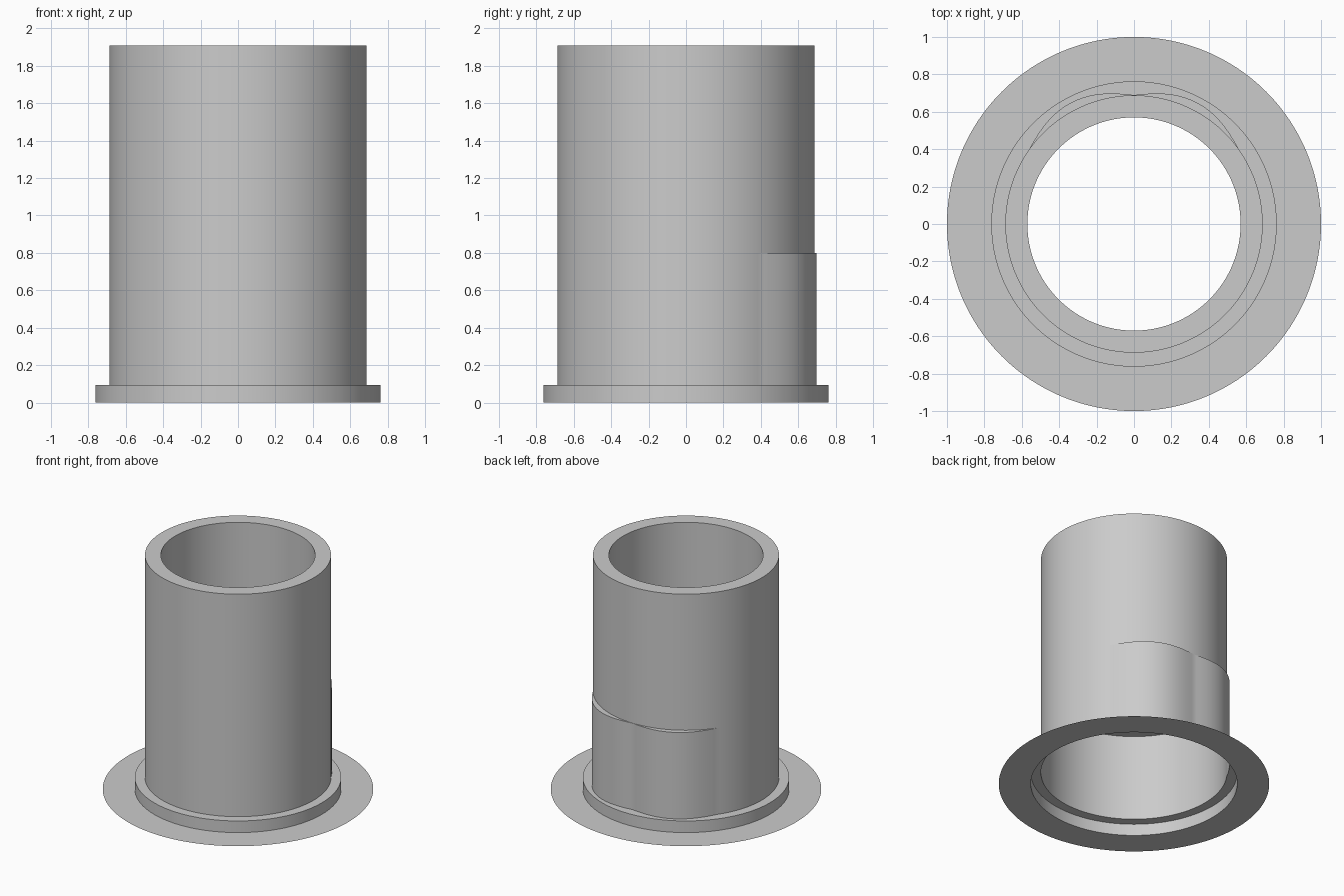
import bpy
import bmesh
import math

if "Cube" in bpy.data.objects:
    bpy.data.objects.remove(bpy.data.objects["Cube"])

SEG = 192
R_FLANGE, R_COLLAR, R_TUBE, R_BORE = 1.0, 0.763, 0.688, 0.57
Z_LEDGE, Z_STEP, Z_TOP = 0.095, 0.80, 1.91
LOBE_SPAN = math.radians(54)

grey = bpy.data.materials.new("light grey")
grey.use_nodes = True
colour = (0.6, 0.6, 0.6, 1.0)
grey.diffuse_color = colour
grey.node_tree.nodes["Principled BSDF"].inputs["Base Color"].default_value = colour


def circle(radius):
    return lambda angle: radius


def lobed(angle):
    """Tube outline with two shallow swellings either side of the back."""
    off = abs((angle - math.pi / 2 + math.pi) % (2 * math.pi) - math.pi)
    if off >= LOBE_SPAN:
        return R_TUBE
    return R_TUBE + 0.002 + 0.041 * math.sin(math.pi * off / LOBE_SPAN) ** 1.3


def shell(name, rings):
    """Skin a sequence of (outline, height) rings into a smooth open shell."""
    bm = bmesh.new()
    loops = []
    for outline, z in rings:
        loop = []
        for i in range(SEG):
            a = 2 * math.pi * i / SEG
            r = outline(a)
            loop.append(bm.verts.new((r * math.cos(a), r * math.sin(a), z)))
        loops.append(loop)
    for low, high in zip(loops, loops[1:]):
        for i in range(SEG):
            j = (i + 1) % SEG
            bm.faces.new((low[i], low[j], high[j], high[i]))
    mesh = bpy.data.meshes.new(name)
    bm.to_mesh(mesh)
    bm.free()
    mesh.materials.append(grey)
    obj = bpy.data.objects.new(name, mesh)
    bpy.context.collection.objects.link(obj)
    bpy.ops.object.select_all(action='DESELECT')
    obj.select_set(True)
    bpy.context.view_layer.objects.active = obj
    bpy.ops.object.shade_smooth_by_angle(angle=math.radians(30))
    return obj


# Paper-thin flat flange on the ground
shell("base_flange", [(circle(R_FLANGE), 0), (circle(R_COLLAR), 0)])

# Low collar with a ledge running in to the sleeve
shell("collar", [(circle(R_COLLAR), 0), (circle(R_COLLAR), Z_LEDGE),
                 (lobed, Z_LEDGE)])

# Hollow lower sleeve with the back swellings, closed by a step to the bore
shell("lower_sleeve", [(lobed, Z_LEDGE), (lobed, Z_STEP),
                       (circle(R_BORE), Z_STEP)])

# Thick-walled upper tube: outside, rim, bore
shell("upper_tube", [(circle(R_TUBE), Z_STEP), (circle(R_TUBE), Z_TOP),
                     (circle(R_BORE), Z_TOP), (circle(R_BORE), Z_STEP)])
